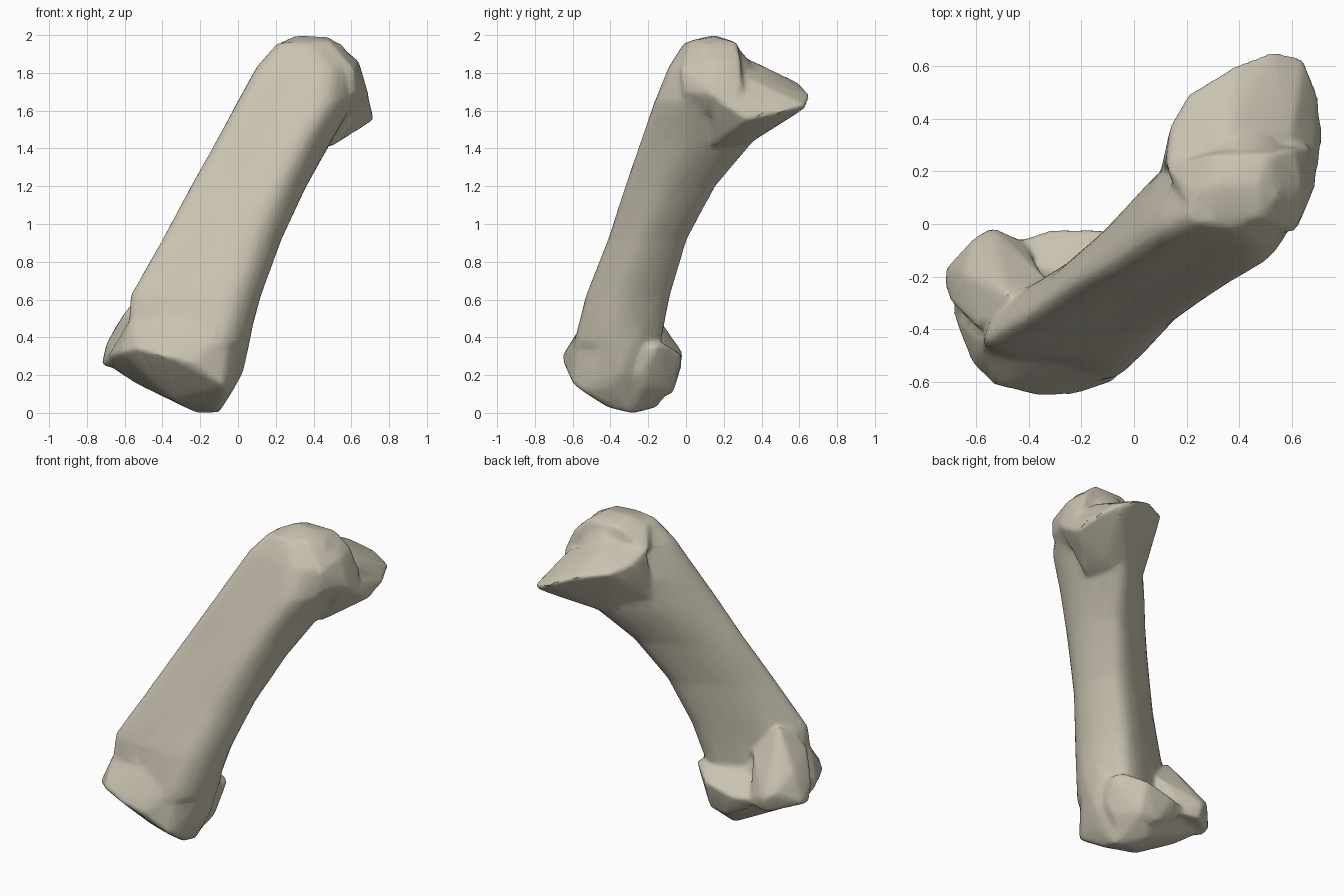
import bpy
import bmesh
from mathutils import Vector

cube = bpy.data.objects.get("Cube")
if cube:
    bpy.data.objects.remove(cube, do_unlink=True)


def mix(a, b, t):
    return a + (b - a) * t


def add_part(whole, part):
    """Append one closed part to the whole body."""
    bmesh.ops.recalc_face_normals(part, faces=part.faces[:])
    temp = bpy.data.meshes.new("part")
    part.to_mesh(temp)
    part.free()
    whole.from_mesh(temp)
    bpy.data.meshes.remove(temp)


def add_hull(whole, points):
    part = bmesh.new()
    verts = [part.verts.new(p) for p in points]
    result = bmesh.ops.convex_hull(part, input=verts)
    loose = {e for e in result["geom_interior"] + result["geom_unused"]
             if isinstance(e, bmesh.types.BMVert)}
    if loose:
        bmesh.ops.delete(part, geom=list(loose), context='VERTS')
    add_part(whole, part)


def closed_curve(points, steps):
    """Smooth closed curve through the given points."""
    count = len(points)
    curve = []
    for i in range(count):
        a, b, c, d = (points[(i + k) % count] for k in (-1, 0, 1, 2))
        for s in range(steps):
            t = s / steps
            curve.append(b + (c - a) * (t / 2)
                         + (a * 2 - b * 5 + c * 4 - d) * (t * t / 2)
                         + (b * 3 - a - c * 3 + d) * (t * t * t / 2))
    return curve


def shaft_section(z, left, right, left_y, front_y, back_x, back_y):
    """Flat front, full rounded corner at the back."""
    front_x = right - 0.13
    outline = [
        (left, left_y),
        (mix(left, front_x, 0.5), mix(left_y, front_y, 0.5) - 0.02),
        (front_x, front_y),
        (right, mix(front_y, back_y, 0.4)),
        (mix(right, back_x, 0.3), mix(front_y, back_y, 0.87)),
        (back_x, back_y),
        (mix(left, back_x, 0.3), mix(left_y, back_y, 0.55)),
    ]
    return closed_curve([Vector((x, y, z)) for x, y in outline], 4)


def add_loft(whole, sections):
    part = bmesh.new()
    rings = [[part.verts.new(p) for p in s] for s in sections]
    count = len(rings[0])
    for low, high in zip(rings, rings[1:]):
        for i in range(count):
            j = (i + 1) % count
            part.faces.new((low[i], low[j], high[j], high[i]))
    part.faces.new(rings[0][::-1])
    part.faces.new(rings[-1])
    add_part(whole, part)


body = bmesh.new()

# Leaning shaft: height, left, right, left corner y, front y, back x, back y
add_loft(body, [shaft_section(*row) for row in (
    (0.36, -0.58, 0.05, -0.48, -0.59, -0.14, -0.14),
    (0.62, -0.57, 0.12, -0.45, -0.52, -0.07, -0.09),
    (0.92, -0.4, 0.23, -0.35, -0.4, 0.05, 0),
    (1.2, -0.25, 0.36, -0.24, -0.31, 0.2, 0.15),
    (1.45, -0.11, 0.5, -0.16, -0.22, 0.34, 0.36),
    (1.65, 0, 0.62, -0.09, -0.15, 0.36, 0.44),
    (1.83, 0.1, 0.63, -0.03, -0.08, 0.34, 0.36),
    (1.96, 0.21, 0.54, 0.03, 0, 0.4, 0.25))])

# Rounded top of the head
add_hull(body, [
    (0.31, 0.02, 1.97), (0.48, 0.02, 1.97), (0.2, 0.1, 1.95),
    (0.31, 0.15, 2.0), (0.48, 0.15, 1.99), (0.31, 0.27, 1.96),
    (0.52, 0.27, 1.96), (0.64, 0.15, 1.86), (0.61, -0.03, 1.82),
    (0.61, 0.29, 1.87), (0.67, 0.3, 1.73), (0.12, 0.22, 1.85),
    (0.2, 0, 1.8), (0.62, -0.02, 1.7), (0.69, 0.14, 1.69),
    (0.7, 0.25, 1.62), (0.5, 0, 1.55), (0.3, 0.3, 1.6)])

# Joint lip flaring out of the back of the shaft
add_hull(body, [
    (0.69, 0.14, 1.68), (0.72, 0.33, 1.55), (0.7, 0.5, 1.59),
    (0.65, 0.63, 1.63), (0.53, 0.66, 1.68), (0.39, 0.61, 1.74),
    (0.21, 0.5, 1.77), (0.14, 0.38, 1.8), (0.12, 0.22, 1.85),
    (0.36, 0.34, 1.87), (0.6, 0.34, 1.77), (0.62, 0.63, 1.61),
    (0.5, 0.14, 1.41), (0.46, 0.3, 1.42), (0.32, 0.33, 1.42),
    (0.1, 0.2, 1.52)])

# Domed joint surface at the base, running up into the shaft
add_hull(body, [
    (-0.69, -0.35, 0.3), (-0.62, -0.53, 0.32), (-0.53, -0.62, 0.34),
    (-0.38, -0.655, 0.3), (-0.23, -0.65, 0.27), (-0.08, -0.6, 0.15),
    (-0.05, -0.54, 0.11), (-0.1, -0.42, 0.03), (-0.1, -0.3, 0),
    (-0.22, -0.27, 0), (-0.24, -0.15, 0.03), (-0.12, -0.1, 0.11),
    (-0.35, -0.4, 0.07), (-0.55, -0.3, 0.16), (-0.7, -0.2, 0.26),
    (-0.02, -0.4, 0.13), (0.03, -0.33, 0.22), (0.08, -0.38, 0.46),
    (-0.57, -0.46, 0.5), (-0.3, -0.53, 0.5), (-0.04, -0.54, 0.48),
    (-0.4, -0.1, 0.21), (-0.55, -0.2, 0.45), (0.06, -0.25, 0.44)])

# Rear lobe on the inner side of the base
add_hull(body, [
    (0.03, -0.15, 0.36), (-0.02, -0.12, 0.37), (-0.12, -0.02, 0.31),
    (-0.32, -0.02, 0.26), (-0.43, -0.06, 0.26), (-0.24, -0.07, 0.1),
    (-0.12, -0.08, 0.12), (-0.02, -0.22, 0.14), (0.02, -0.25, 0.22),
    (-0.1, -0.28, 0.03), (-0.2, -0.2, 0.4), (-0.38, -0.2, 0.36),
    (0.02, -0.25, 0.36), (-0.42, -0.08, 0.2)])

# Rear lobe on the outer side of the base
add_hull(body, [
    (-0.54, -0.01, 0.31), (-0.61, -0.05, 0.35), (-0.72, -0.17, 0.27),
    (-0.65, -0.18, 0.45), (-0.52, -0.11, 0.43), (-0.7, -0.3, 0.36),
    (-0.6, -0.4, 0.53), (-0.54, -0.04, 0.21), (-0.42, -0.07, 0.22),
    (-0.72, -0.24, 0.25), (-0.34, -0.2, 0.5), (-0.5, -0.23, 0.56),
    (-0.48, -0.27, 0.68), (-0.42, -0.07, 0.28), (-0.45, -0.4, 0.3)])

mesh = bpy.data.meshes.new("bone")
body.to_mesh(mesh)
body.free()
bone = bpy.data.objects.new("bone", mesh)
bpy.context.collection.objects.link(bone)
bpy.ops.object.select_all(action='DESELECT')
bone.select_set(True)
bpy.context.view_layer.objects.active = bone

# Fuse the parts into one skin, soften the seams, lower the face count
fuse = bone.modifiers.new("fuse", 'REMESH')
fuse.mode = 'VOXEL'
fuse.voxel_size = 0.013
soften = bone.modifiers.new("soften", 'SMOOTH')
soften.factor = 0.5
soften.iterations = 12
reduce = bone.modifiers.new("reduce", 'DECIMATE')
reduce.ratio = 0.06
for name in ("fuse", "soften", "reduce"):
    bpy.ops.object.modifier_apply(modifier=name)

# Pale bone colour
colour = (0.58, 0.54, 0.43, 1)
material = bpy.data.materials.new("pale bone")
material.use_nodes = True
material.diffuse_color = colour
for node in material.node_tree.nodes:
    if node.type == 'BSDF_PRINCIPLED':
        node.inputs["Base Color"].default_value = colour
bone.data.materials.clear()
bone.data.materials.append(material)
bpy.ops.object.shade_smooth_by_angle(angle=0.7)
